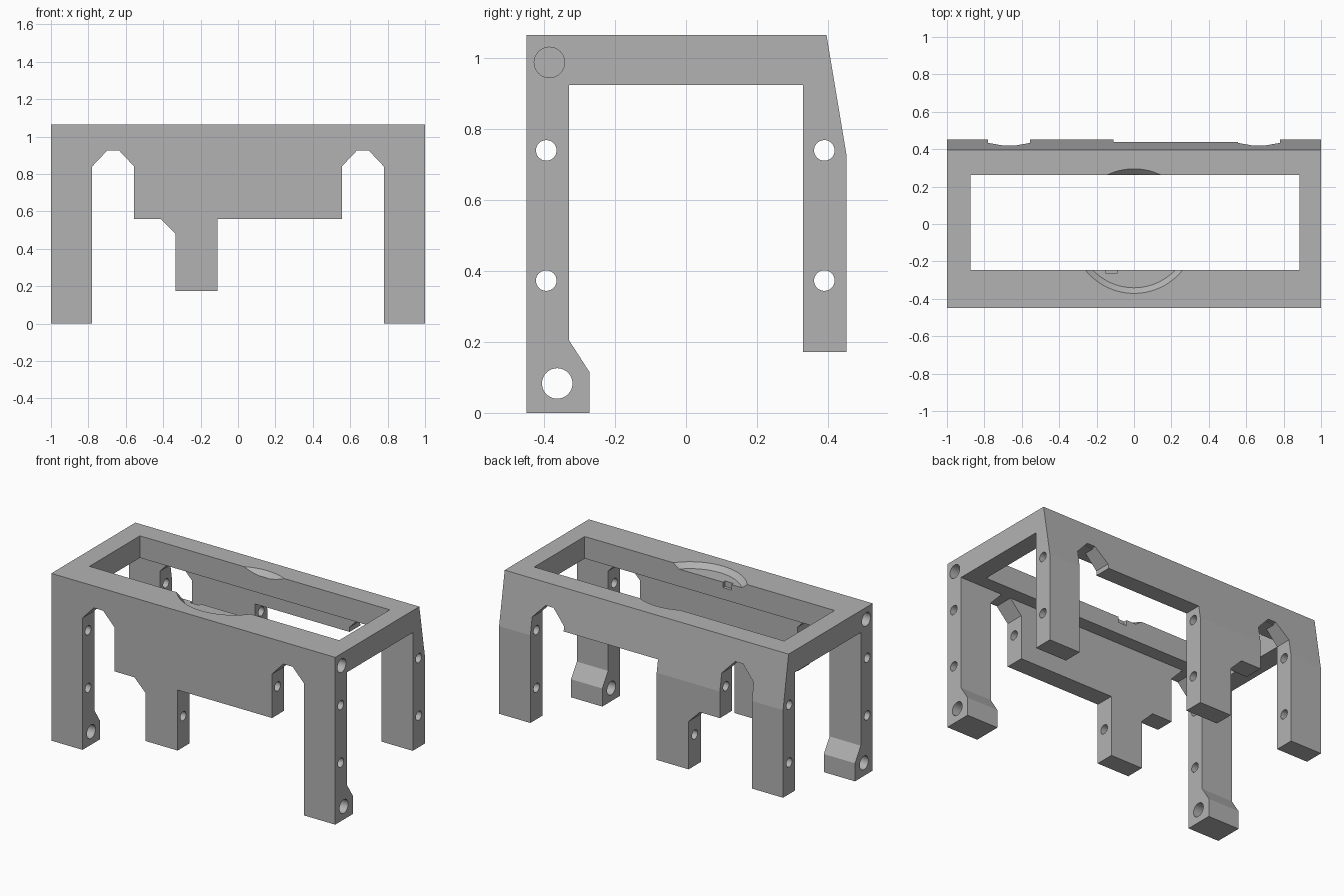
import bpy, bmesh, math
from mathutils import Matrix, Vector

cube = bpy.data.objects.get("Cube")
if cube:
    bpy.data.objects.remove(cube, do_unlink=True)

grey = bpy.data.materials.new("plain_grey")
grey.use_nodes = True
grey.diffuse_color = (0.45, 0.45, 0.45, 1)
grey.node_tree.nodes["Principled BSDF"].inputs["Base Color"].default_value = grey.diffuse_color


def add_object(name, bm):
    bmesh.ops.recalc_face_normals(bm, faces=bm.faces[:])
    mesh = bpy.data.meshes.new(name)
    bm.to_mesh(mesh)
    bm.free()
    mesh.materials.append(grey)
    obj = bpy.data.objects.new(name, mesh)
    bpy.context.scene.collection.objects.link(obj)
    return obj


def prism(name, outline, axis, lo, hi):
    """Extrude a 2D outline along one axis; the other two axes stay in order."""
    bm = bmesh.new()
    verts = []
    for p in outline:
        co = list(p)
        co.insert(axis, lo)
        verts.append(bm.verts.new(co))
    face = bm.faces.new(verts)
    made = bmesh.ops.extrude_face_region(bm, geom=[face])["geom"]
    shift = Vector((0, 0, 0))
    shift[axis] = hi - lo
    bmesh.ops.translate(bm, vec=shift, verts=[v for v in made if isinstance(v, bmesh.types.BMVert)])
    return add_object(name, bm)


def rect(a, b, c, d):
    return [(a, b), (c, b), (c, d), (a, d)]


def cylinder(name, centre, radius_low, radius_high, length, along_x=True, sides=32):
    bm = bmesh.new()
    bmesh.ops.create_cone(bm, cap_ends=True, segments=sides, radius1=radius_low,
                          radius2=radius_high, depth=length)
    turn = Matrix.Rotation(math.pi / 2, 4, 'Y') if along_x else Matrix.Identity(4)
    bmesh.ops.transform(bm, matrix=Matrix.Translation(centre) @ turn, verts=bm.verts)
    return add_object(name, bm)


def combine(body, tools, operation):
    for tool in tools:
        tool.hide_render = True
        mod = body.modifiers.new(tool.name, 'BOOLEAN')
        mod.operation = operation
        mod.solver = 'EXACT'
        mod.object = tool
    bpy.context.view_layer.update()
    graph = bpy.context.evaluated_depsgraph_get()
    mesh = bpy.data.meshes.new_from_object(body.evaluated_get(graph))
    body.modifiers.clear()
    body.data = mesh
    for tool in tools:
        bpy.data.objects.remove(tool, do_unlink=True)


TOP = 1.065
WALL = 0.33     # inner faces of the walls
FRONT = -0.45


def wall_outline(leg_bottom, right_bottom):
    # Arched gaps separate the two legs from the central panel
    arch = [(0.78, 0.84), (0.695, 0.93), (0.64, 0.93), (0.555, 0.84)]
    left_side = [(-1, TOP), (-1, leg_bottom), (-0.78, leg_bottom)]
    left_side += [(-x, z) for x, z in arch]
    tab = [(-0.555, 0.56), (-0.415, 0.56), (-0.335, 0.48), (-0.335, 0.175),
           (-0.11, 0.175), (-0.11, right_bottom), (0.555, right_bottom)]
    right_side = arch[::-1] + [(0.78, leg_bottom), (1, leg_bottom), (1, TOP)]
    return left_side + tab + right_side


# Walls
frame = prism("leg_frame", wall_outline(0, 0.56), 1, FRONT, -WALL)
back = prism("back_wall", wall_outline(0.172, 0.81), 1, WALL, 0.452)
slope = prism("back_slope", [(0.452, 0.73), (0.7, 0.73), (0.7, 1.3), (0.357, 1.3)], 0, -1.2, 1.2)
combine(back, [slope], 'DIFFERENCE')

# Top ring with its rectangular opening
ring = prism("top_ring", rect(-1, FRONT, 1, 0.396), 2, 0.925, TOP)
opening = prism("ring_opening", rect(-0.875, -0.245, 0.885, 0.263), 2, 0.8, 1.2)
combine(ring, [opening], 'DIFFERENCE')

# Flared feet on the front legs
foot = [(FRONT, 0), (-0.272, 0), (-0.272, 0.115), (-WALL, 0.205), (FRONT, 0.205)]
feet = [prism("front_foot", foot, 0, *span) for span in ((-1, -0.78), (0.78, 1))]
combine(frame, [back, ring] + feet, 'UNION')

# Pin holes through every leg, and larger holes through the feet
cutters = [cylinder("pin_hole", (0, y, z), 0.029, 0.029, 2.4)
           for y in (-0.394, 0.39) for z in (0.373, 0.74)]
cutters.append(cylinder("foot_hole", (0, -0.363, 0.083), 0.043, 0.043, 2.4))

# Blind holes in the two ends
cutters += [cylinder("end_hole", (side, -0.385, 0.988), 0.043, 0.043, 0.4) for side in (-1, 1)]

# Shallow round recess with sloped rim, and a small notch in it
cutters.append(cylinder("round_recess", (0, -0.038, TOP), 0.303, 0.363, 0.06, False, 96))
cutters.append(prism("recess_notch", rect(-0.15, -0.265, -0.09, -0.2), 2, 1.0, 1.2))
combine(frame, cutters, 'DIFFERENCE')

# Smooth the round holes, keep all other edges sharp
bpy.ops.object.select_all(action='DESELECT')
frame.select_set(True)
bpy.context.view_layer.objects.active = frame
bpy.ops.object.shade_smooth_by_angle(angle=math.radians(15))
